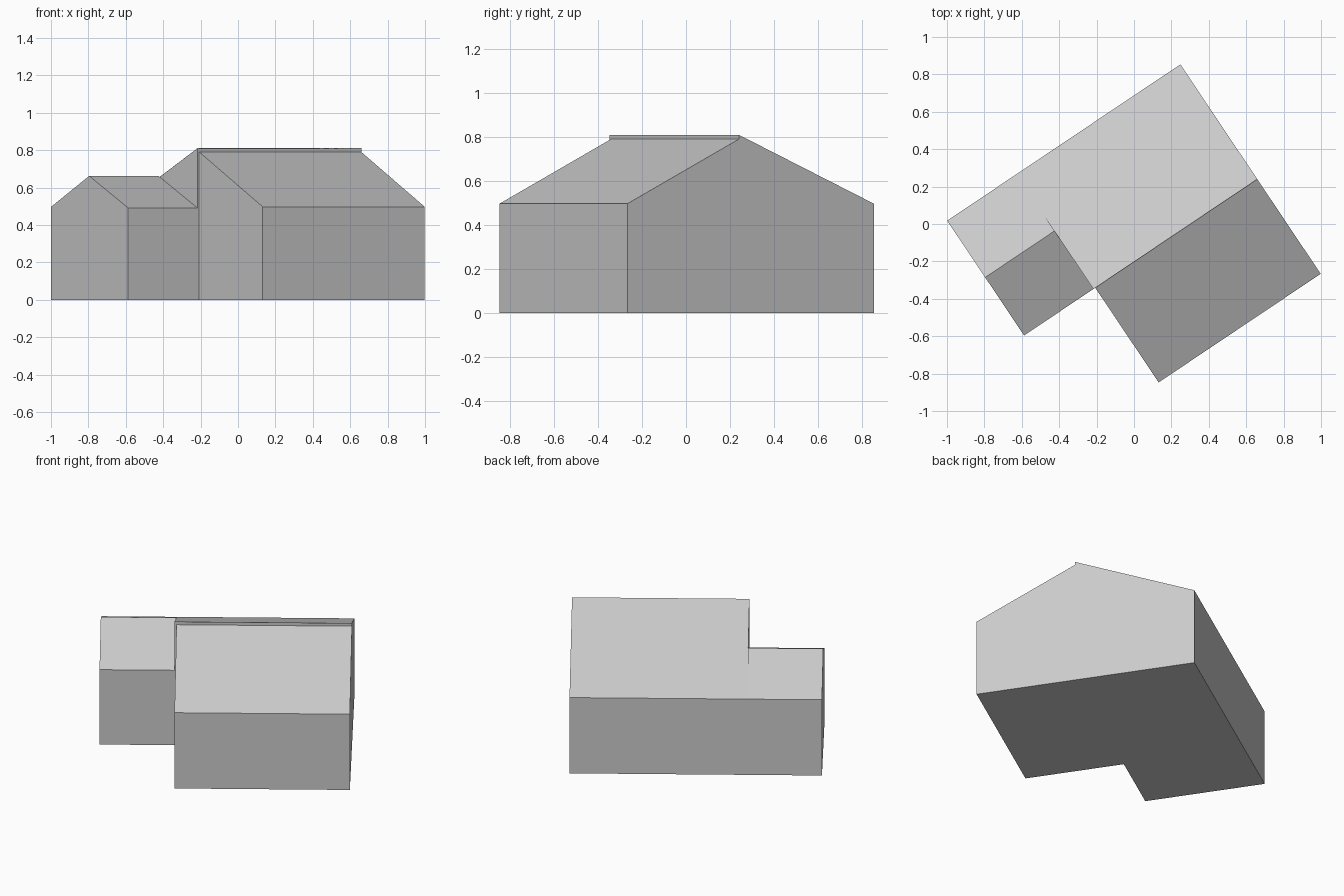
import bpy, bmesh
from math import radians
from mathutils import Vector

cube = bpy.data.objects.get("Cube")
if cube:
    bpy.data.objects.remove(cube, do_unlink=True)

grey = bpy.data.materials.new("plain_grey")
grey.use_nodes = True
colour = (0.6, 0.6, 0.6, 1)
grey.diffuse_color = colour
bsdf = next(n for n in grey.node_tree.nodes if n.type == 'BSDF_PRINCIPLED')
bsdf.inputs["Base Color"].default_value = colour
bsdf.inputs["Roughness"].default_value = 0.9

# Local axes: u runs along the ridges, v from front to back
LEFT, STEP, BAY, RIGHT = -0.82, -0.374, -0.362, 0.681
FRONT, MID, BACK = -0.777, -0.168, 0.571
EAVE, WING_EAVE = 0.497, 0.491
TOP, LOWER_TOP = 0.81, 0.79
WING_RIDGE = (0.206, 0.662)
VALLEY = (0.196, 0.655)      # where the wing's front slope meets the main gable
OUT = {"left": (-1, 0, 0), "right": (1, 0, 0), "front": (0, -1, 0),
       "back": (0, 1, 0), "up": (0, 0, 1), "down": (0, 0, -1)}


def strip(u0, u1, a, b, side):
    """Rectangle spanning u0..u1 between two (v, z) points."""
    return [(u0, *a), (u1, *a), (u1, *b), (u0, *b)], side


def gable(u, profile, side):
    """Upright end wall at u with a (v, z) outline."""
    return [(u, *p) for p in profile], side


def build(name, panels):
    bm = bmesh.new()
    for points, side in panels:
        face = bm.faces.new([bm.verts.new(p) for p in points])
        face.normal_update()
        if face.normal.dot(Vector(OUT[side])) < 0:
            face.normal_flip()
    bmesh.ops.remove_doubles(bm, verts=bm.verts, dist=0.0001)
    mesh = bpy.data.meshes.new(name)
    bm.to_mesh(mesh)
    bm.free()
    mesh.materials.append(grey)
    obj = bpy.data.objects.new(name, mesh)
    obj.rotation_euler.z = radians(33.83)
    bpy.context.collection.objects.link(obj)


# Main block: walls, both gables and the narrow return beside the wing
build("main_walls", [
    strip(BAY, RIGHT, (FRONT, 0), (FRONT, EAVE), "front"),
    strip(STEP, RIGHT, (BACK, 0), (BACK, EAVE), "back"),
    strip(STEP, BAY, (MID, 0), (MID, TOP), "front"),
    gable(BAY, [(FRONT, 0), (FRONT, EAVE), (MID, LOWER_TOP), (MID, 0)], "left"),
    gable(STEP, [(MID, WING_EAVE), (MID, TOP), VALLEY], "left"),
    gable(RIGHT, [(FRONT, 0), (FRONT, EAVE), (MID, LOWER_TOP), (MID, TOP),
                  (BACK, EAVE), (BACK, 0)], "right"),
])

# Main roof: back slope overtops the front slope with a small lip
build("main_roof", [
    strip(BAY, RIGHT, (FRONT, EAVE), (MID, LOWER_TOP), "up"),
    strip(BAY, RIGHT, (MID, LOWER_TOP), (MID, TOP), "front"),
    strip(STEP, RIGHT, (MID, TOP), (BACK, EAVE), "up"),
])

# Lower side wing
build("wing_walls", [
    strip(LEFT, STEP, (MID, 0), (MID, WING_EAVE), "front"),
    strip(LEFT, STEP, (BACK, 0), (BACK, EAVE), "back"),
    gable(LEFT, [(MID, 0), (MID, WING_EAVE), WING_RIDGE, (BACK, EAVE), (BACK, 0)], "left"),
    gable(STEP, [VALLEY, WING_RIDGE, (BACK, EAVE)], "right"),
])
build("wing_roof", [
    strip(LEFT, STEP, (MID, WING_EAVE), WING_RIDGE, "up"),
    strip(LEFT, STEP, WING_RIDGE, (BACK, EAVE), "up"),
])

# Ground slab closing the underside
build("floor", [
    strip(BAY, RIGHT, (FRONT, 0), (MID, 0), "down"),
    strip(LEFT, RIGHT, (MID, 0), (BACK, 0), "down"),
])
